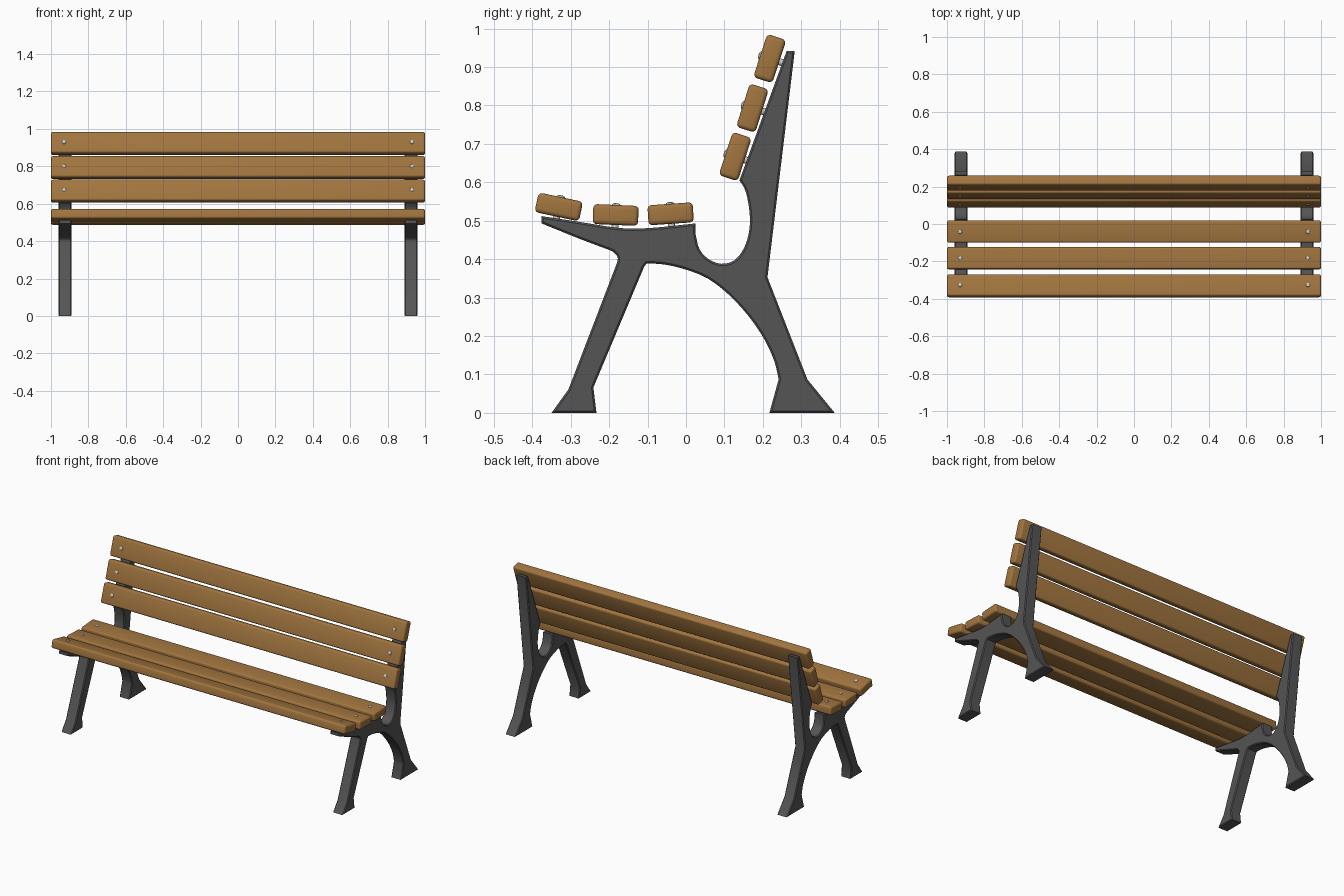
import bpy, bmesh, math
from mathutils import Vector, Matrix

if "Cube" in bpy.data.objects:
    bpy.data.objects.remove(bpy.data.objects["Cube"])


def material(name, rgb):
    m = bpy.data.materials.new(name)
    m.diffuse_color = (*rgb, 1)
    m.use_nodes = True
    m.node_tree.nodes["Principled BSDF"].inputs["Base Color"].default_value = m.diffuse_color
    return m


WOOD = material("warm wood", (0.36, 0.178, 0.05))
IRON = material("dark iron", (0.09, 0.09, 0.09))
STEEL = material("bright steel", (0.6, 0.6, 0.6))


def finish(name, bm, mat):
    bmesh.ops.recalc_face_normals(bm, faces=bm.faces[:])
    me = bpy.data.meshes.new(name)
    bm.to_mesh(me)
    bm.free()
    me.materials.append(mat)
    ob = bpy.data.objects.new(name, me)
    bpy.context.collection.objects.link(ob)
    bpy.ops.object.select_all(action='DESELECT')
    ob.select_set(True)
    bpy.context.view_layer.objects.active = ob
    bpy.ops.object.shade_smooth_by_angle(angle=math.radians(32))
    return ob


def spline(pts, n=3):
    """Smooth curve through the points, ends included."""
    p = [Vector(q) for q in pts]
    p = [2 * p[0] - p[1]] + p + [2 * p[-1] - p[-2]]
    out = []
    for a, b, c, d in zip(p, p[1:], p[2:], p[3:]):
        for i in range(n):
            t = i / n
            out.append(0.5 * (2 * b + (c - a) * t + (2 * a - 5 * b + 4 * c - d) * t ** 2
                              + (3 * b - a - 3 * c + d) * t ** 3))
    return out + [p[-2]]


# End frame outline as (y, z)
seat_top = spline([(-.376, .512), (-.277, .497), (-.173, .481), (-.095, .481), (.025, .493)])
hollow = spline([(.025, .465), (.035, .426), (.059, .400), (.092, .388), (.126, .397),
                 (.152, .431), (.165, .478), (.165, .525), (.155, .577), (.139, .605)])
back_post = [(.262, .942), (.283, .942), (.212, .353), (.316, .087), (.387, 0), (.217, 0)]
arch = spline([(.241, .087), (.230, .134), (.204, .191), (.165, .249), (.113, .306),
               (.056, .350), (-.004, .374), (-.056, .386), (-.095, .389)])
front_leg = [(-.103, .388), (-.109, .380), (-.241, .066), (-.233, 0), (-.350, 0), (-.306, .061)]
underside = spline([(-.179, .392), (-.178, .406), (-.189, .419)]) + \
    spline([(-.200, .424), (-.277, .453), (-.376, .493)])
outline = [Vector(p) for p in seat_top + hollow + back_post + arch + front_leg + underside]

for side, label in ((-1, "left"), (1, "right")):
    bm = bmesh.new()
    face = bm.faces.new([bm.verts.new((side * .925 - .035, p.x, p.y)) for p in outline])
    ext = bmesh.ops.extrude_face_region(bm, geom=[face])
    moved = [g for g in ext["geom"] if isinstance(g, bmesh.types.BMVert)]
    bmesh.ops.translate(bm, verts=moved, vec=(.07, 0, 0))
    # Narrow chamfer around both flat sides
    rim = [e for e in bm.edges if abs(e.verts[0].co.x - e.verts[1].co.x) < 1e-5]
    bmesh.ops.bevel(bm, geom=rim, offset=.005, segments=1, profile=.5, affect='EDGES')
    finish(label + "_end_frame", bm, IRON)

# Slats: centre y, centre z, tilt about x in degrees (local +z is the sitting side)
slats = [("seat_slat", -.331, .536, -12), ("seat_slat", -.183, .515, -2.5),
         ("seat_slat", -.040, .518, 4),
         ("back_slat", .128, .667, 72), ("back_slat", .173, .793, 72.5),
         ("back_slat", .218, .922, 72)]
WIDTH, THICK = .118, .052

for i, (kind, y, z, tilt) in enumerate(slats):
    place = Matrix.Translation((0, y, z)) @ Matrix.Rotation(math.radians(tilt), 4, 'X')
    bm = bmesh.new()
    bmesh.ops.create_cube(bm, size=1)
    bmesh.ops.scale(bm, vec=(2, WIDTH, THICK), verts=bm.verts[:])
    bmesh.ops.bevel(bm, geom=bm.edges[:], offset=.011, segments=4, profile=.5, affect='EDGES')
    bm.transform(place)
    finish(f"{kind}_{i % 3 + 1}", bm, WOOD)

    # Bolts: domed head on the slat, shank running back into the frame
    bm = bmesh.new()
    for x in (-.93, .93):
        dome = Matrix.Translation((x, 0, THICK / 2)) @ Matrix.Diagonal((1, 1, .45, 1))
        bmesh.ops.create_uvsphere(bm, u_segments=16, v_segments=8, radius=.011,
                                  matrix=place @ dome)
        bmesh.ops.create_cone(bm, cap_ends=True, segments=16, radius1=.009, radius2=.009,
                              depth=.05, matrix=place @ Matrix.Translation((x, 0, -.015)))
    finish(f"{kind}_bolts_{i % 3 + 1}", bm, STEEL)
